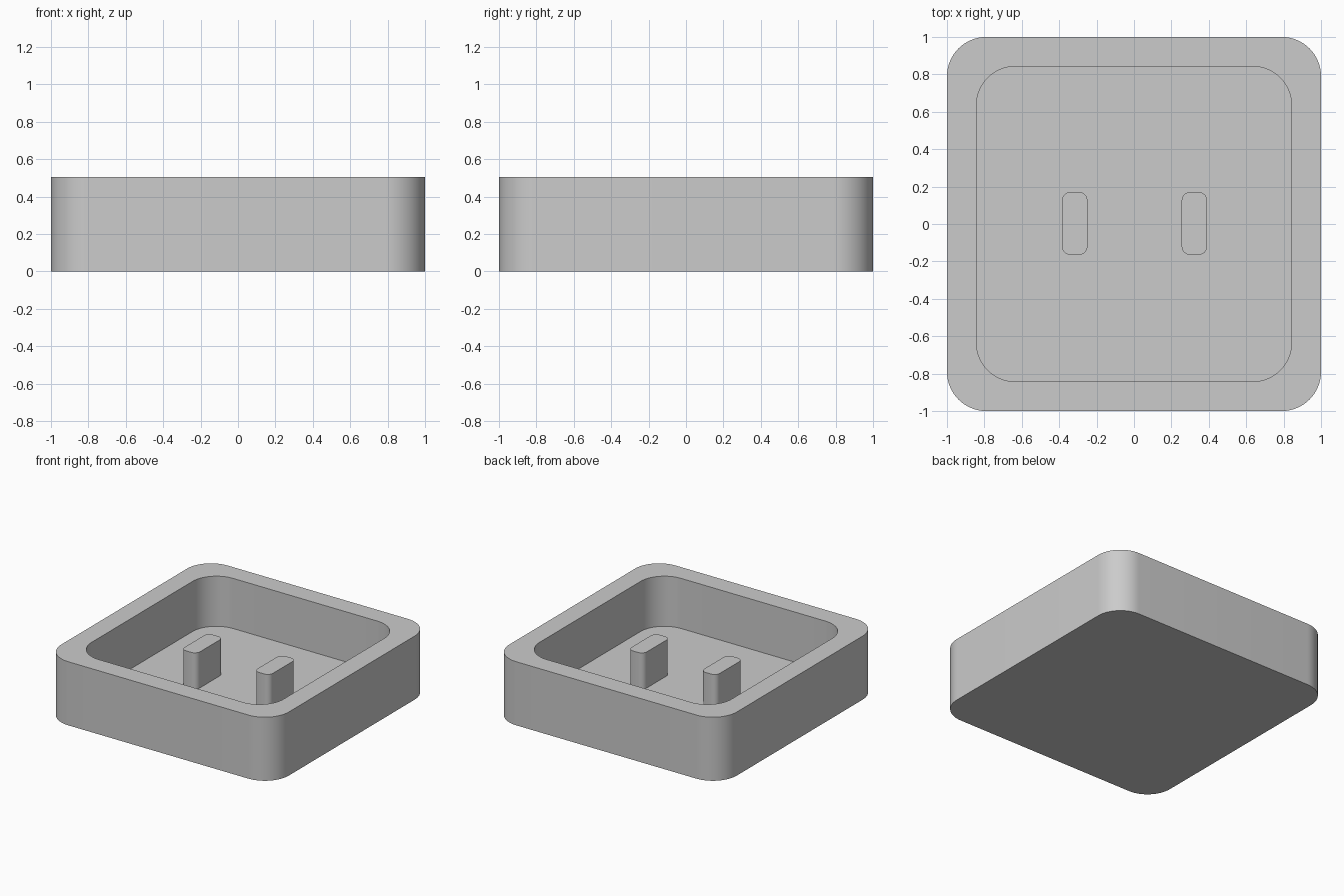
import bpy, bmesh, math

cube = bpy.data.objects.get("Cube")
if cube:
    bpy.data.objects.remove(cube, do_unlink=True)

HEIGHT, FLOOR, POST_TOP = 0.505, 0.107, 0.393

grey = bpy.data.materials.new("plain grey")
grey.use_nodes = True
grey.diffuse_color = (0.6, 0.6, 0.6, 1)
grey.node_tree.nodes["Principled BSDF"].inputs["Base Color"].default_value = (0.6, 0.6, 0.6, 1)


def rounded_ring(bm, half_x, half_y, radius, z, segments):
    """Ring of vertices around a rounded rectangle."""
    ring = []
    for corner, (sx, sy) in enumerate([(1, 1), (-1, 1), (-1, -1), (1, -1)]):
        for i in range(segments + 1):
            a = math.pi / 2 * (corner + i / segments)
            ring.append(bm.verts.new((sx * (half_x - radius) + radius * math.cos(a),
                                      sy * (half_y - radius) + radius * math.sin(a), z)))
    return ring


def loft(name, sections, segments, location=(0, 0, 0)):
    """Join rounded rectangles in order and cap both ends."""
    bm = bmesh.new()
    rings = [rounded_ring(bm, *section, segments) for section in sections]
    for low, high in zip(rings, rings[1:]):
        for i in range(len(low)):
            j = (i + 1) % len(low)
            bm.faces.new((low[i], low[j], high[j], high[i]))
    bm.faces.new(rings[0][::-1])
    bm.faces.new(rings[-1])
    mesh = bpy.data.meshes.new(name)
    bm.to_mesh(mesh)
    bm.free()
    mesh.materials.append(grey)
    obj = bpy.data.objects.new(name, mesh)
    obj.location = location
    bpy.context.collection.objects.link(obj)
    bpy.ops.object.select_all(action="DESELECT")
    obj.select_set(True)
    bpy.context.view_layer.objects.active = obj
    bpy.ops.object.shade_smooth_by_angle(angle=math.radians(30))
    return obj


# Open tray: outside wall, flat rim, inside wall, floor
INNER = 0.843
loft("tray", [(1, 1, 0.21, 0), (1, 1, 0.21, HEIGHT),
              (INNER, INNER, 0.21, HEIGHT), (INNER, INNER, 0.21, FLOOR)], 16)

# Two upright posts on the floor
for name, x in (("left_post", 0.323), ("right_post", -0.317)):
    loft(name, [(0.068, 0.168, 0.045, FLOOR), (0.068, 0.168, 0.045, POST_TOP)],
         6, (x, 0.003, 0))
